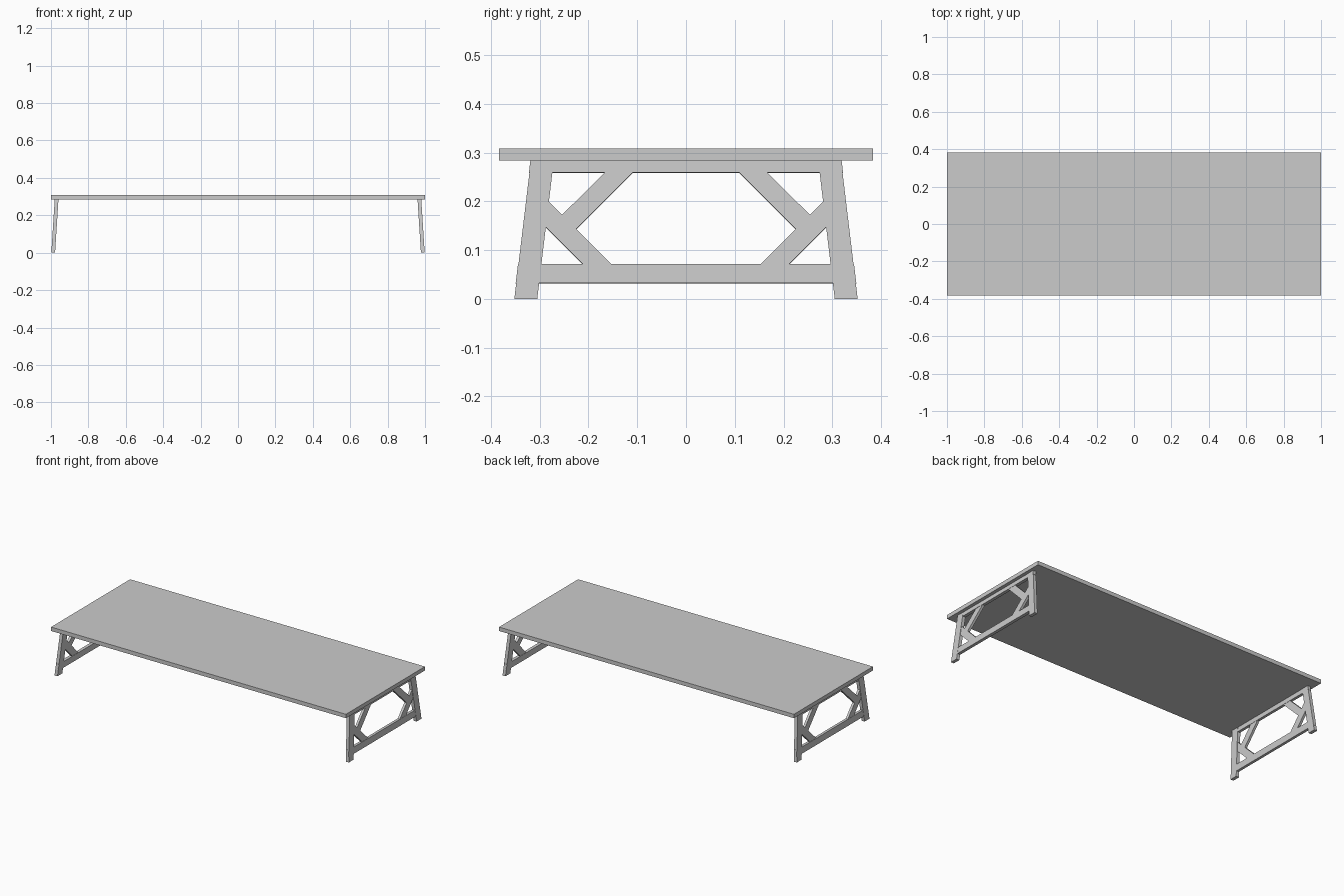
import bpy, bmesh

if "Cube" in bpy.data.objects:
    bpy.data.objects.remove(bpy.data.objects["Cube"])

TOP_Z = 0.284            # underside of the table top
FOOT_X, HEAD_X = 0.988, 0.970   # frame centre at the floor and under the top
LEAN = (FOOT_X - HEAD_X) / TOP_Z


def leaning_prism(name, profile, thick, square=True, mirror_y=True):
    """Extrude a (y, z) profile along the splayed end frame, mirrored to both ends."""
    bm = bmesh.new()
    rings = []
    for d in (-thick / 2, thick / 2):
        ring = []
        for y, z in profile:
            dz = LEAN * d if square else 0
            ring.append(bm.verts.new((FOOT_X - LEAN * z + d, y, z + dz)))
        rings.append(ring)
        bm.faces.new(ring)
    n = len(profile)
    for i in range(n):
        j = (i + 1) % n
        bm.faces.new((rings[0][i], rings[0][j], rings[1][j], rings[1][i]))
    bmesh.ops.recalc_face_normals(bm, faces=bm.faces)
    mesh = bpy.data.meshes.new(name)
    bm.to_mesh(mesh)
    bm.free()
    obj = bpy.data.objects.new(name, mesh)
    bpy.context.collection.objects.link(obj)
    mod = obj.modifiers.new("mirror", 'MIRROR')
    mod.use_axis = (True, mirror_y, False)
    mod.use_mirror_merge = False
    return obj


def outer(z):
    """Outer edge of the leg at height z."""
    return 0.352 - 0.034 * z / TOP_Z


# table top
bpy.ops.mesh.primitive_cube_add(size=1, location=(0, 0, 0.296))
top = bpy.context.object
top.name = "table_top"
top.scale = (2.0, 0.766, 0.024)
bpy.ops.object.transform_apply(location=False, rotation=False, scale=True)

# four splayed legs
leaning_prism("legs", [(0.352, 0), (outer(TOP_Z), TOP_Z), (0.271, TOP_Z), (0.305, 0)],
              0.020, square=False)

# cross rails, ends showing slightly past the legs
for name, z0, z1 in (("lower_rail", 0.032, 0.071), ("upper_rail", 0.259, 0.285)):
    a, b = outer(z0) + 0.001, outer(z1) + 0.001
    leaning_prism(name, [(-a, z0), (a, z0), (b, z1), (-b, z1)], 0.018, mirror_y=False)

# long diagonal brace from leg to lower rail
leaning_prism("lower_braces", [(0.282, 0.200), (0.148, 0.066), (0.207, 0.066),
                               (0.289, 0.148)], 0.015)

# short diagonal brace from the long brace up to the upper rail
leaning_prism("upper_braces", [(0.228, 0.140), (0.104, 0.264), (0.161, 0.264),
                               (0.258, 0.168)], 0.015)
